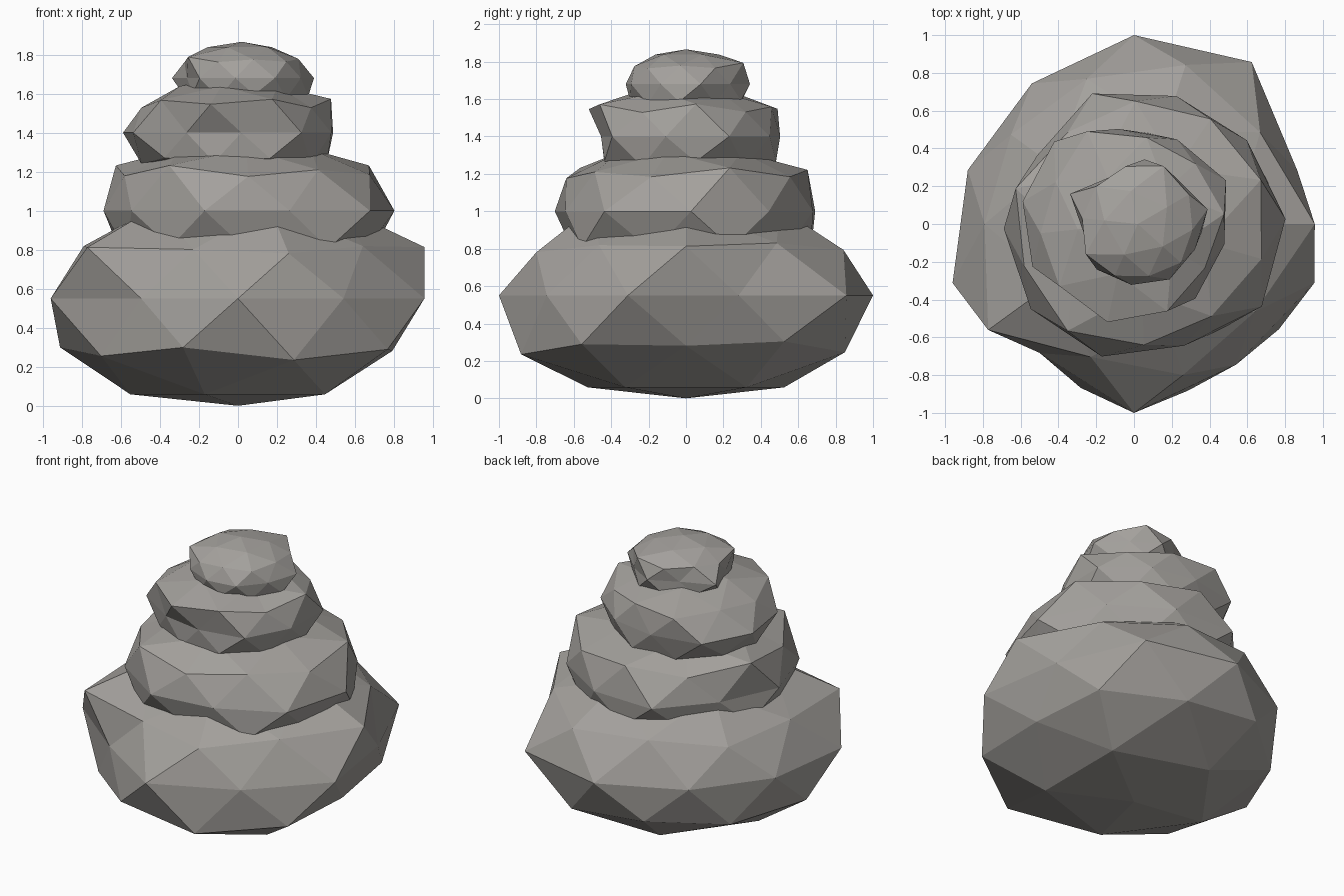
import bpy, bmesh, math

stone_grey = bpy.data.materials.new("stone_grey")
stone_grey.diffuse_color = (0.37, 0.355, 0.335, 1.0)


def stone(name, centre, radius, turn, upper, equator, lower, cap, base):
    """Flattened low-poly boulder: an icosphere whose three main rings of ten
    points are pushed in or out; cap/base scale the top and bottom ends."""
    bm = bmesh.new()
    bmesh.ops.create_icosphere(bm, subdivisions=2, radius=1.0)
    for v in bm.verts:
        ang = math.degrees(math.atan2(v.co.y, v.co.x)) % 360
        z = v.co.z
        if z > 0.7:
            f = cap
        elif z < -0.99:
            f = 1.0
        elif z < -0.7:
            f = base
        elif abs(z) < 0.2:
            f = equator[round((ang - 18) / 36) % 10]
        else:
            f = (upper if z > 0 else lower)[round(ang / 36) % 10]
        v.co *= f
        x, y, z = v.co * radius
        c, s = math.cos(math.radians(turn)), math.sin(math.radians(turn))
        v.co = (centre[0] + x * c - y * s,
                centre[1] + x * s + y * c,
                centre[2] + z * 0.55)
    mesh = bpy.data.meshes.new(name)
    bm.to_mesh(mesh)
    bm.free()
    mesh.materials.append(stone_grey)
    bpy.context.collection.objects.link(bpy.data.objects.new(name, mesh))


# Large base boulder
stone("bottom_stone", (0, 0, 0.55), 1.0, 0,
      upper=[1.07, 0.97, 0.99, 0.95, 0.90, 0.93, 1.067, 0.87, 0.94, 0.93],
      equator=[0.91, 1.06, 1.0, 0.92, 0.925, 1.01, 0.845, 1.0, 0.92, 1.005],
      lower=[0.93, 1.0, 1.05, 1.0, 1.0, 1.02, 1.02, 1.02, 1.09, 1.06],
      cap=1.0, base=1.05)

# Second boulder
stone("lower_middle_stone", (0.03, 0, 1.0), 0.75, -16,
      upper=[1.0, 1.07, 1.0, 1.02, 0.92, 1.07, 0.97, 1.07, 0.955, 0.97],
      equator=[1.03, 0.96, 0.94, 0.98, 0.87, 0.96, 0.975, 0.973, 0.914, 1.04],
      lower=[1.0, 1.06, 1.0, 1.0, 0.95, 1.0, 1.0, 1.0, 0.95, 1.05],
      cap=0.9, base=1.0)

# Third boulder
stone("upper_middle_stone", (-0.03, 0, 1.4), 0.55, 42,
      upper=[0.97, 1.0, 1.09, 0.95, 0.95, 1.05, 1.08, 1.08, 0.95, 1.09],
      equator=[0.94, 0.92, 1.067, 1.04, 1.01, 0.85, 0.83, 0.965, 0.945, 1.03],
      lower=[1.0, 1.0, 1.0, 1.0, 1.0, 0.95, 0.95, 0.97, 1.0, 1.0],
      cap=0.93, base=1.0)

# Small top boulder
stone("top_stone", (0.02, 0, 1.68), 0.36, 30,
      upper=[0.97, 1.095, 0.97, 0.97, 0.92, 1.04, 0.93, 0.92, 0.95, 0.95],
      equator=[0.88, 0.955, 0.80, 1.09, 0.80, 0.90, 0.90, 0.94, 0.92, 1.05],
      lower=[1.0, 1.0, 0.97, 0.95, 0.95, 0.90, 0.95, 0.95, 1.0, 1.06],
      cap=0.94, base=1.0)
